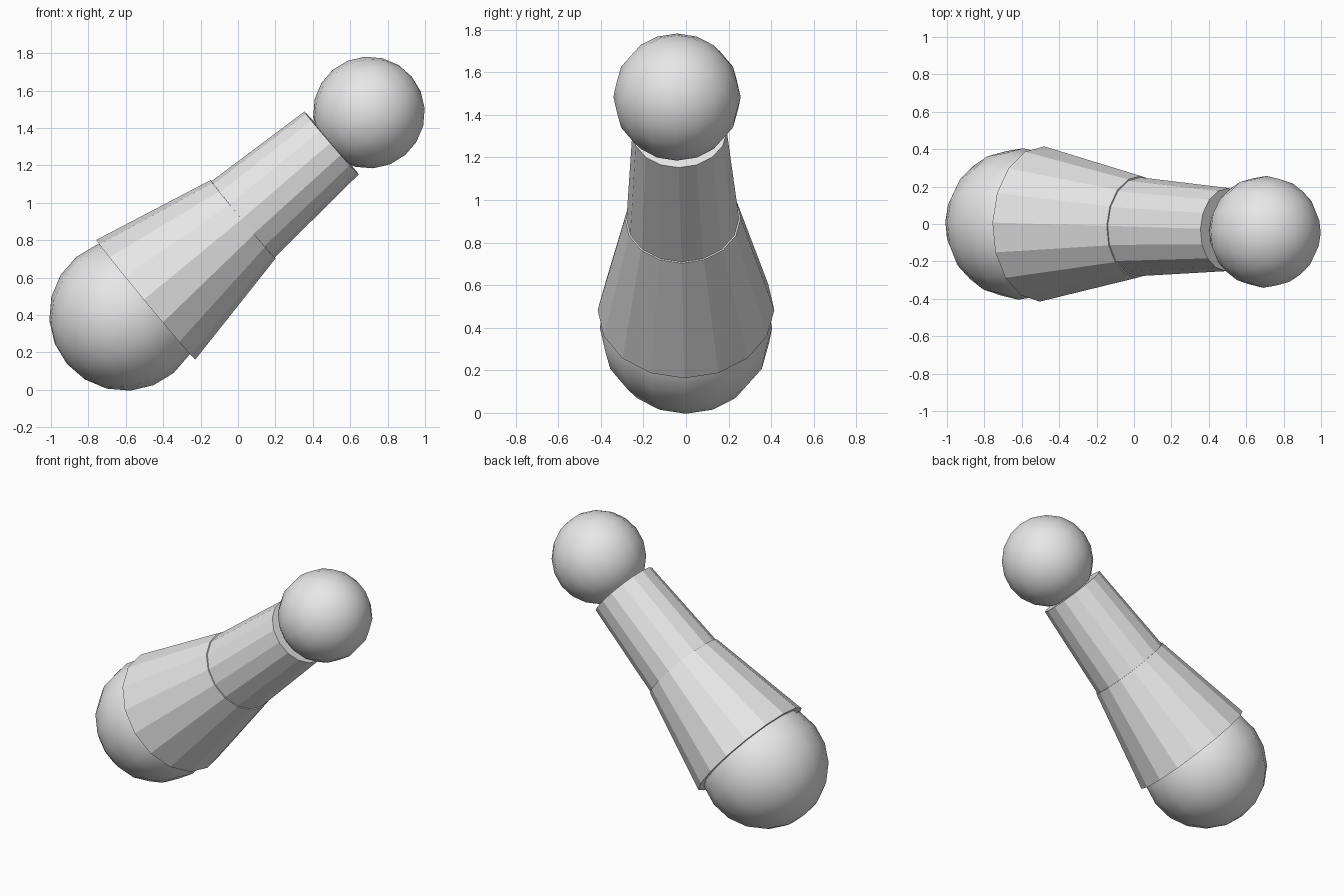
import bpy
from mathutils import Vector

cube = bpy.data.objects.get("Cube")
if cube:
    bpy.data.objects.remove(cube, do_unlink=True)

# Single plain grey
grey = bpy.data.materials.new("plain_grey")
grey.use_nodes = True
colour = (0.8, 0.8, 0.8, 1.0)
grey.diffuse_color = colour
grey.node_tree.nodes["Principled BSDF"].inputs["Base Color"].default_value = colour

# Joint positions along the limb
shoulder = Vector((-0.605, 0, 0.4))
upper_start = Vector((-0.4925, 0, 0.4825))
elbow = Vector((0.0275, -0.015, 0.9125))
wrist = Vector((0.5, -0.03, 1.32))
hand = Vector((0.70, -0.042, 1.483))
axis = (wrist - upper_start).normalized()


def finish(name):
    obj = bpy.context.object
    obj.name = name
    obj.data.materials.append(grey)
    return obj


def tube(name, start, end, r_start, r_end):
    """Flat-sided tapered tube between two points."""
    direction = end - start
    bpy.ops.mesh.primitive_cone_add(
        vertices=16, radius1=r_start, radius2=r_end, depth=direction.length,
        location=(start + end) / 2,
        rotation=direction.to_track_quat('Z', 'Y').to_euler())
    return finish(name)


def ball(name, centre, radius):
    """Smooth ball with its poles on the limb axis."""
    bpy.ops.mesh.primitive_uv_sphere_add(
        segments=16, ring_count=10, radius=radius, location=centre,
        rotation=axis.to_track_quat('Z', 'Y').to_euler())
    bpy.ops.object.shade_smooth()
    return finish(name)


ball("shoulder_ball", shoulder, 0.405)
tube("upper_arm", upper_start, elbow, 0.415, 0.272)
tube("forearm", elbow - axis * 0.01, wrist, 0.265, 0.222)
ball("hand_ball", hand, 0.299)
